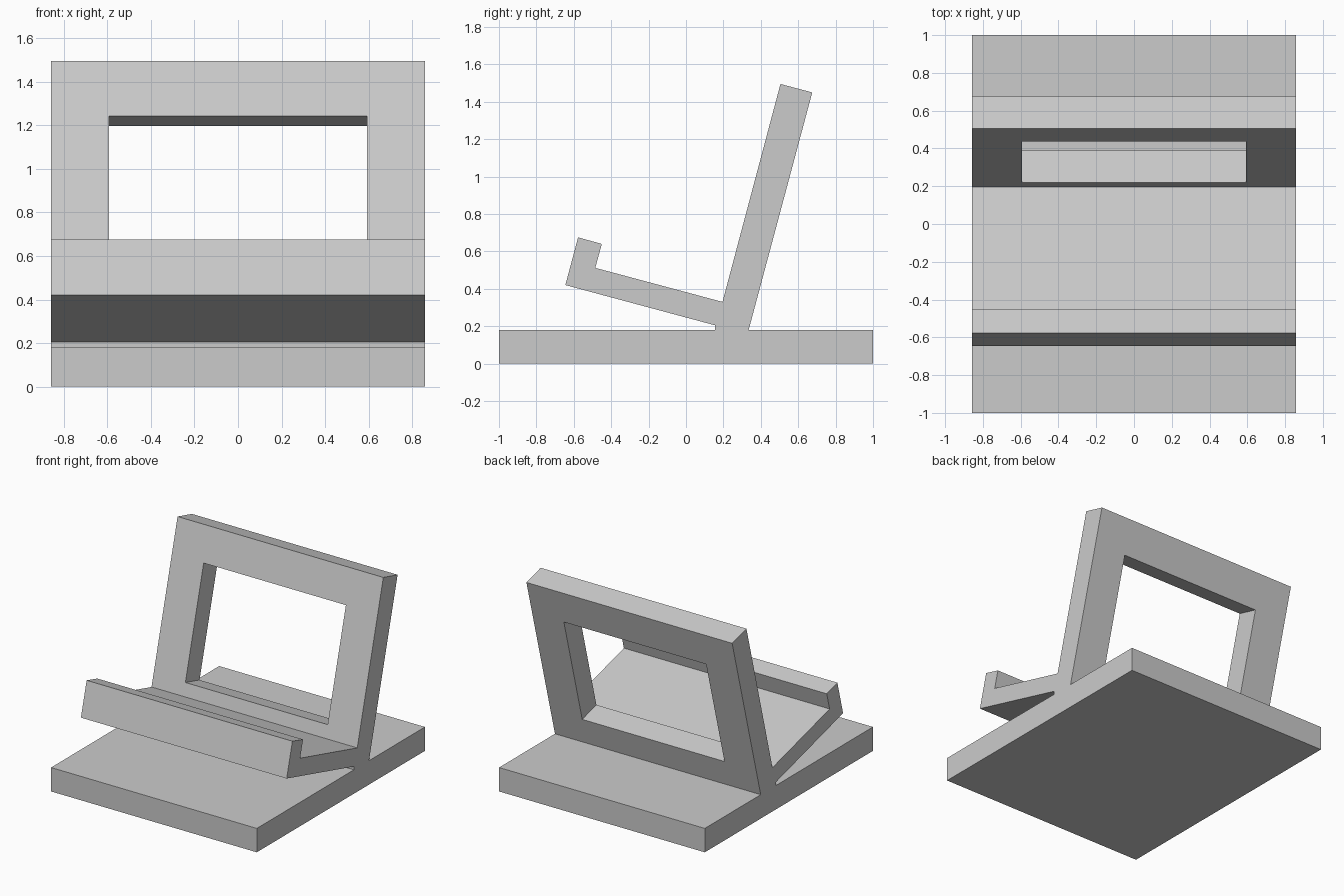
import bpy
import bmesh
from math import radians
from mathutils import Matrix, Vector

cube = bpy.data.objects.get("Cube")
if cube:
    bpy.data.objects.remove(cube, do_unlink=True)

HALF_WIDTH = 0.857
BASE_TOP = 0.18
TILT = radians(15)

# Single grey material
grey = bpy.data.materials.new("light_grey")
grey.use_nodes = True
colour = (0.6, 0.6, 0.6, 1)
grey.diffuse_color = colour
grey.node_tree.nodes["Principled BSDF"].inputs["Base Color"].default_value = colour


def add_object(name, bm):
    bmesh.ops.recalc_face_normals(bm, faces=bm.faces)
    mesh = bpy.data.meshes.new(name)
    bm.to_mesh(mesh)
    bm.free()
    mesh.materials.append(grey)
    obj = bpy.data.objects.new(name, mesh)
    bpy.context.collection.objects.link(obj)
    return obj


def extrude_profile(name, points, half_width):
    """Extrude a (y, z) outline symmetrically along x."""
    bm = bmesh.new()
    face = bm.faces.new([bm.verts.new((-half_width, y, z)) for y, z in points])
    new = bmesh.ops.extrude_face_region(bm, geom=[face])["geom"]
    moved = [v for v in new if isinstance(v, bmesh.types.BMVert)]
    bmesh.ops.translate(bm, verts=moved, vec=(2 * half_width, 0, 0))
    return add_object(name, bm)


# Base slab, tilted back rest and lipped shelf share one side outline
outline = [
    (-1, 0), (1, 0), (1, BASE_TOP), (0.335, BASE_TOP),   # base
    (0.675, 1.45), (0.505, 1.495), (0.195, 0.33),        # back rest
    (-0.485, 0.512), (-0.45, 0.64), (-0.577, 0.675),     # shelf and lip
    (-0.645, 0.42), (0.155, 0.205), (0.155, BASE_TOP),   # shelf underside
    (-1, BASE_TOP),
]
stand = extrude_profile("tilted_stand", outline, HALF_WIDTH)

# Window through the back rest, cut square to its tilted face
bm = bmesh.new()
bmesh.ops.create_cube(bm, size=1)
centre = Vector((0, 0.415, 0.81))
bm.transform(Matrix.Translation(centre)
             @ Matrix.Rotation(-TILT, 4, "X")
             @ Matrix.Diagonal((1.185, 0.4, 0.845, 1)))
cutter = add_object("window_cutter", bm)
cutter.hide_render = True

cut = stand.modifiers.new("window", "BOOLEAN")
cut.operation = "DIFFERENCE"
cut.solver = "EXACT"
cut.object = cutter
bpy.context.view_layer.objects.active = stand
bpy.ops.object.modifier_apply(modifier=cut.name)
bpy.data.objects.remove(cutter, do_unlink=True)
